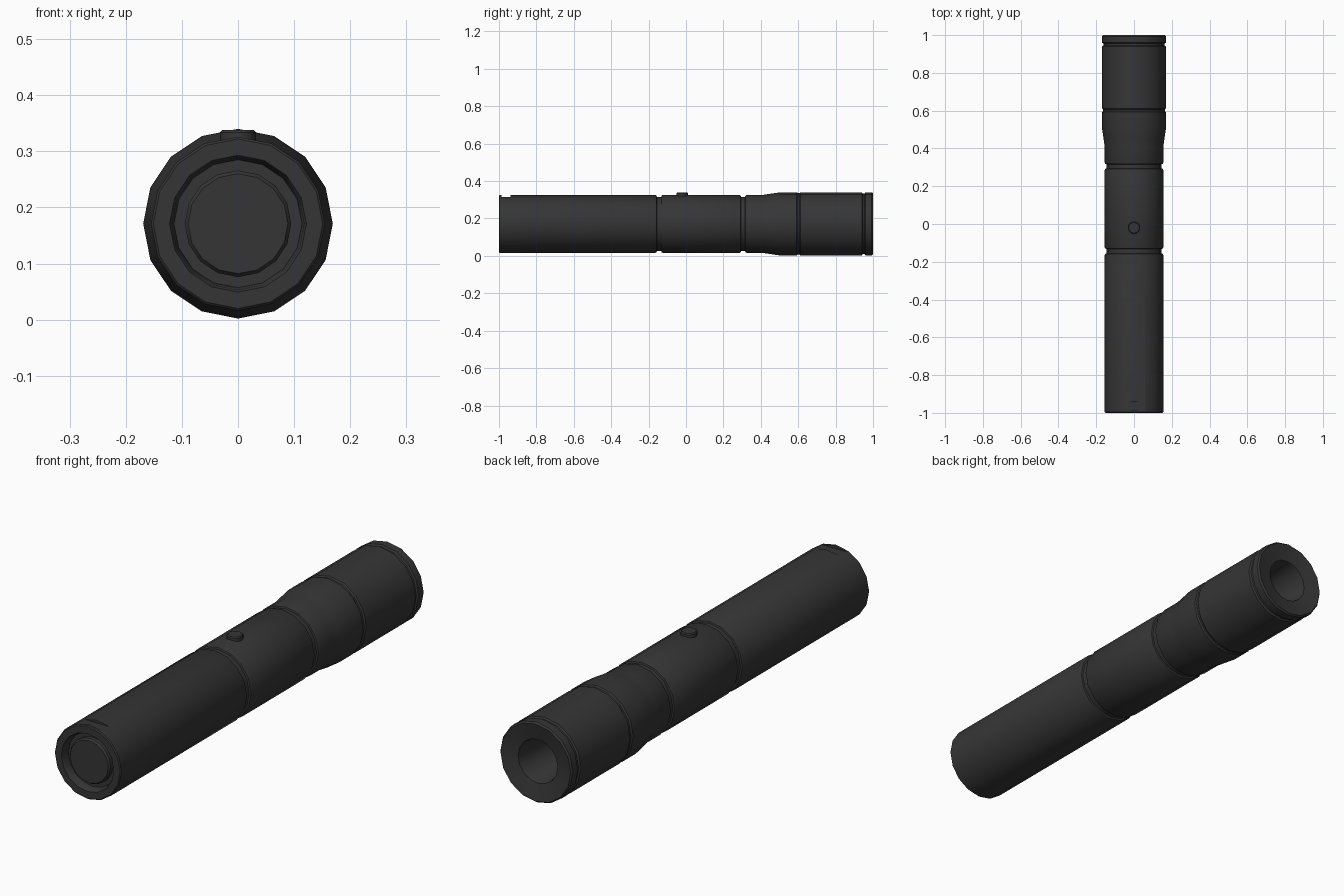
import bpy, bmesh, math

if "Cube" in bpy.data.objects:
    bpy.data.objects.remove(bpy.data.objects["Cube"])

CZ = 0.171      # height of the torch axis
SIDES = 16

black = bpy.data.materials.new("dark_grey")
black.diffuse_color = (0.036, 0.036, 0.036, 1)
black.use_nodes = True
black.node_tree.nodes["Principled BSDF"].inputs["Base Color"].default_value = black.diffuse_color


def finish(obj):
    obj.data.materials.clear()
    obj.data.materials.append(black)
    bpy.ops.object.select_all(action='DESELECT')
    obj.select_set(True)
    bpy.context.view_layer.objects.active = obj
    bpy.ops.object.shade_smooth_by_angle(angle=math.radians(30))


def lathe(name, profile):
    """Closed solid turned about the y axis from (y, radius) points."""
    bm = bmesh.new()
    rings = []
    for y, r in profile:
        rings.append([bm.verts.new((r * math.cos(a), y, CZ + r * math.sin(a)))
                      for a in (2 * math.pi * k / SIDES for k in range(SIDES))])
    for a, b in zip(rings, rings[1:]):
        for k in range(SIDES):
            n = (k + 1) % SIDES
            bm.faces.new((a[k], a[n], b[n], b[k]))
    bm.faces.new(rings[0])
    bm.faces.new(rings[-1])
    bmesh.ops.recalc_face_normals(bm, faces=bm.faces)
    me = bpy.data.meshes.new(name)
    bm.to_mesh(me)
    bm.free()
    obj = bpy.data.objects.new(name, me)
    bpy.context.collection.objects.link(obj)
    return obj


# rear tube with recessed end
tail = lathe("battery_tube", [
    (-0.965, 0.114), (-0.992, 0.118), (-1.0, 0.122), (-1.0, 0.151), (-0.996, 0.155),
    (-0.165, 0.155), (-0.158, 0.152), (-0.156, 0.145), (-0.14, 0.145)])

# shallow flat notch cut in the top of the tube end
bpy.ops.mesh.primitive_cube_add(size=1, location=(0, -0.9625, CZ + 0.1435 + 0.05))
cutter = bpy.context.object
cutter.name = "notch_cutter"
cutter.scale = (0.3, 0.047, 0.1)
cutter.hide_render = True
mod = tail.modifiers.new("notch", 'BOOLEAN')
mod.operation = 'DIFFERENCE'
mod.solver = 'EXACT'
mod.object = cutter
bpy.context.view_layer.objects.active = tail
bpy.ops.object.modifier_apply(modifier="notch")
bpy.data.objects.remove(cutter)
finish(tail)

# round button in the tube end
finish(lathe("tail_button", [
    (-0.95, 0.095), (-0.982, 0.095), (-0.99, 0.089)]))

# middle section carrying the switch, with grooves at each end
finish(lathe("switch_tube", [
    (-0.14, 0.145), (-0.132, 0.145), (-0.13, 0.152), (-0.123, 0.155),
    (0.286, 0.155), (0.292, 0.152), (0.294, 0.145), (0.306, 0.145)]))

# flared head with trim grooves and a deep front opening
finish(lathe("lamp_head", [
    (0.306, 0.145), (0.316, 0.145), (0.318, 0.152), (0.325, 0.155), (0.41, 0.155),
    (0.45, 0.161), (0.505, 0.169), (0.592, 0.169), (0.598, 0.164), (0.606, 0.164),
    (0.612, 0.169), (0.94, 0.169), (0.945, 0.162), (0.955, 0.162), (0.96, 0.169),
    (0.993, 0.169), (1.0, 0.163), (0.985, 0.092), (0.97, 0.088), (0.80, 0.075)]))

# small round side switch on top
bpy.ops.mesh.primitive_cylinder_add(vertices=16, radius=0.032, depth=0.04,
                                    location=(0, -0.02, 0.318))
knob = bpy.context.object
knob.name = "side_switch"
bm = bmesh.new()
bm.from_mesh(knob.data)
top = [e for e in bm.edges if all(v.co.z > 0 for v in e.verts)]
bmesh.ops.bevel(bm, geom=top, offset=0.004, segments=1, affect='EDGES')
bm.to_mesh(knob.data)
bm.free()
finish(knob)
